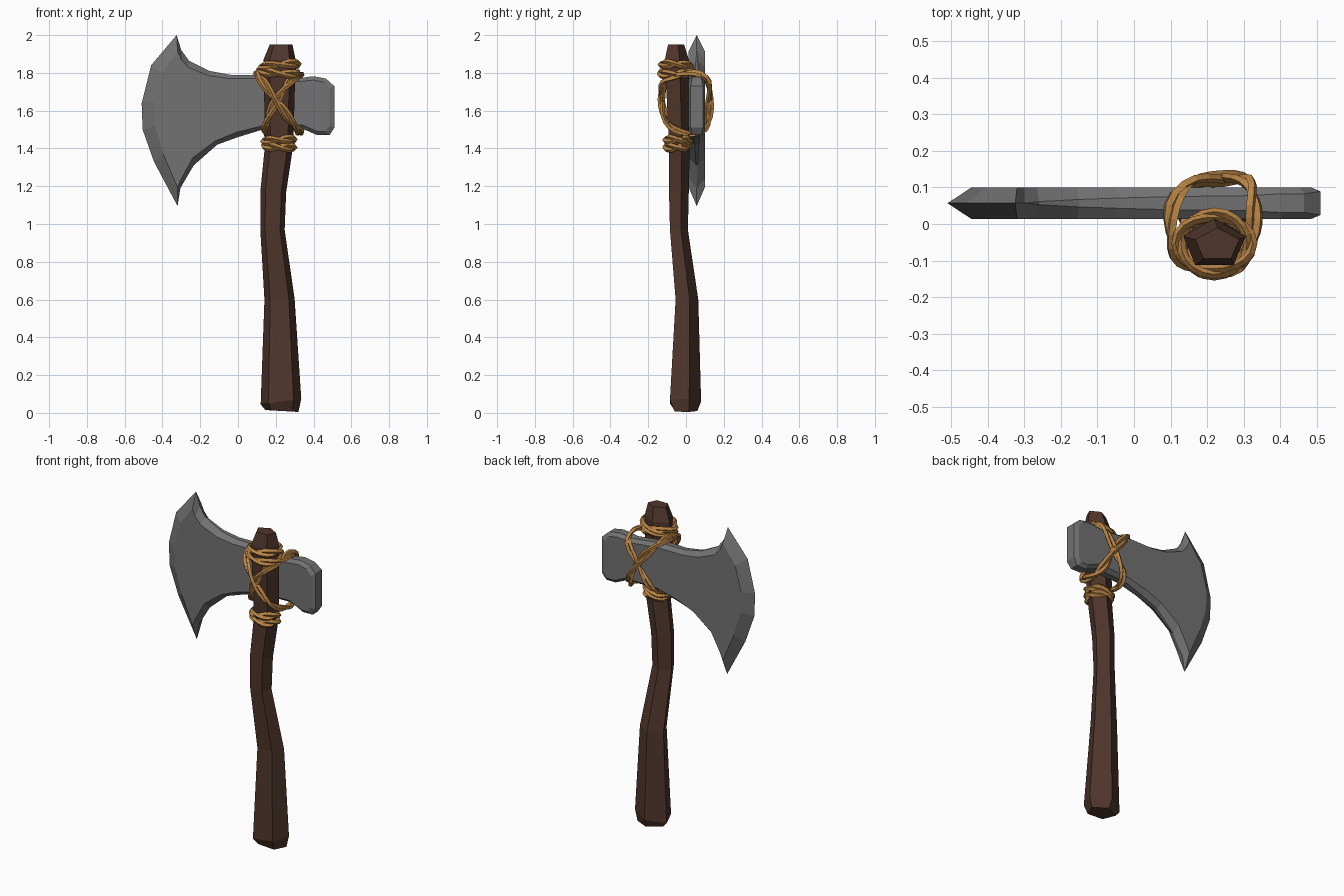
import bpy, bmesh, math
from mathutils import Vector


def make_object(name, bm, color):
    bmesh.ops.remove_doubles(bm, verts=bm.verts, dist=0.0005)
    bmesh.ops.recalc_face_normals(bm, faces=bm.faces)
    me = bpy.data.meshes.new(name)
    bm.to_mesh(me)
    bm.free()
    mat = bpy.data.materials.get(color[0]) or bpy.data.materials.new(color[0])
    mat.diffuse_color = (*color[1], 1)
    me.materials.append(mat)
    ob = bpy.data.objects.new(name, me)
    bpy.context.collection.objects.link(ob)
    return ob


def loft(bm, rings, closed=False):
    """Skin equal-sized rings of points; cap the ends unless closed."""
    vs = [[bm.verts.new(p) for p in r] for r in rings]
    n = len(vs[0])
    for i in range(len(vs) if closed else len(vs) - 1):
        a, b = vs[i], vs[(i + 1) % len(vs)]
        for j in range(n):
            k = (j + 1) % n
            bm.faces.new((a[j], a[k], b[k], b[j]))
    if not closed:
        bm.faces.new(vs[0])
        bm.faces.new(vs[-1])


WOOD = ("wood", (0.08, 0.037, 0.025))
STONE = ("stone", (0.17, 0.17, 0.17))
CORD = ("cord", (0.48, 0.23, 0.06))

# Handle: crooked five-sided shaft (z, x min, x max, y min, y max, tilt)
PENTAGON = [(0, 1), (-1, 0.236), (-0.618, -1), (0.618, -1), (1, 0.236)]
sections = [
    (0.01, 0.145, 0.32, -0.06, 0.06, 0.005),
    (0.06, 0.12, 0.335, -0.085, 0.08, -0.015),
    (0.60, 0.14, 0.30, -0.055, 0.065, 0.0),
    (0.97, 0.118, 0.247, -0.085, 0.01, 0.0),
    (1.18, 0.12, 0.255, -0.09, 0.015, 0.01),
    (1.42, 0.143, 0.293, -0.09, 0.02, 0.0),
    (1.87, 0.135, 0.305, -0.112, 0.015, 0.0),
    (1.95, 0.168, 0.288, -0.095, -0.01, 0.0),
]
bm = bmesh.new()
loft(bm, [[((x0 + x1) / 2 + px * (x1 - x0) / 2,
            (y0 + y1) / 2 + py * (y1 - y0) / 2, z - t * px) for px, py in PENTAGON]
          for z, x0, x1, y0, y1, t in sections])
make_object("handle", bm, WOOD)

# Axe head: rim outline (x, z), matching flat-face outline, half width of rim
head = [
    (-0.325, 2.00, -0.32, 1.915, 0), (-0.46, 1.84, -0.405, 1.80, 0),
    (-0.51, 1.64, -0.445, 1.65, 0), (-0.505, 1.50, -0.44, 1.52, 0),
    (-0.445, 1.33, -0.395, 1.37, 0), (-0.32, 1.095, -0.32, 1.195, 0),
    (-0.305, 1.19, -0.30, 1.24, 0), (-0.235, 1.31, -0.24, 1.35, 0.004),
    (-0.11, 1.42, -0.12, 1.44, 0.010), (0.00, 1.46, -0.01, 1.485, 0.014),
    (0.13, 1.50, 0.13, 1.52, 0.018), (0.34, 1.505, 0.34, 1.525, 0.02),
    (0.42, 1.47, 0.42, 1.49, 0.025), (0.485, 1.47, 0.465, 1.49, 0.025),
    (0.51, 1.51, 0.485, 1.52, 0.032), (0.51, 1.73, 0.485, 1.715, 0.032),
    (0.465, 1.77, 0.455, 1.75, 0.025), (0.40, 1.782, 0.40, 1.762, 0.025),
    (0.30, 1.77, 0.30, 1.752, 0.02), (0.12, 1.79, 0.12, 1.77, 0.018),
    (-0.04, 1.79, -0.05, 1.77, 0.014), (-0.15, 1.81, -0.155, 1.785, 0.010),
    (-0.26, 1.865, -0.265, 1.83, 0.004), (-0.30, 1.92, -0.30, 1.87, 0),
]
MID, HALF = 0.057, 0.043
bm = bmesh.new()
loft(bm, [
    [(fx, MID - HALF, fz) for x, z, fx, fz, t in head],
    [(x, MID - t - 0.0002, z) for x, z, fx, fz, t in head],
    [(x, MID + t + 0.0002, z) for x, z, fx, fz, t in head],
    [(fx, MID + HALF, fz) for x, z, fx, fz, t in head],
])
make_object("axe_head", bm, STONE)


def cord(name, path, twists, spread=0.013, r=0.012):
    """Closed lashing of two four-sided strands twisted around each other."""
    n = len(path)
    centre = sum(path, Vector()) / n
    bm = bmesh.new()
    for phase in (0, math.pi):
        rings = []
        for i, p in enumerate(path):
            tan = (path[(i + 1) % n] - path[i - 1]).normalized()
            out = p - centre
            out = (out - tan * out.dot(tan)).normalized()
            side = tan.cross(out)
            a = phase + math.tau * twists * i / n
            c = p + spread * (0.6 * math.cos(a) * out + math.sin(a) * side)
            rings.append([c + r * (math.cos(b) * out + 1.15 * math.sin(b) * side)
                          for b in (k * math.tau / 4 for k in range(4))])
        loft(bm, rings, closed=True)
    make_object(name, bm, CORD)


def ring(cx, cy, cz, rx, ry, tilt, n=20):
    return [Vector((cx + rx * math.cos(a), cy + ry * math.sin(a),
                    cz + tilt * math.cos(a + 0.6)))
            for a in (i * math.tau / n for i in range(n))]


def smooth_loop(pts, steps=3):
    """Closed Catmull-Rom path through the points."""
    pts = [Vector(p) for p in pts]
    n, out = len(pts), []
    for i in range(n):
        a, b, c, d = pts[i - 1], pts[i], pts[(i + 1) % n], pts[(i + 2) % n]
        for s in range(steps):
            t = s / steps
            out.append(0.5 * (2 * b + (c - a) * t + (2 * a - 5 * b + 4 * c - d) * t * t
                              + (3 * b - a - 3 * c + d) * t ** 3))
    return out


# Horizontal wraps above and below the axe head
for name, args in {
    "upper_wrap_high": (0.22, -0.053, 1.838, 0.098, 0.078, 0.010),
    "upper_wrap_low": (0.22, -0.055, 1.802, 0.096, 0.080, -0.010),
    "lower_wrap_high": (0.216, -0.045, 1.442, 0.080, 0.062, 0.006),
    "lower_wrap_low": (0.218, -0.045, 1.410, 0.078, 0.060, -0.006),
}.items():
    cord(name, ring(*args), 2)

# Diagonal lashings crossing over handle and axe head
cord("cross_lashing_left", smooth_loop([
    (0.105, -0.06, 1.79), (0.15, -0.118, 1.725), (0.22, -0.13, 1.63),
    (0.285, -0.105, 1.54), (0.325, -0.03, 1.49), (0.325, 0.06, 1.485),
    (0.305, 0.118, 1.53), (0.25, 0.128, 1.64), (0.16, 0.118, 1.75),
    (0.105, 0.05, 1.805)]), 3)
cord("cross_lashing_right", smooth_loop([
    (0.32, -0.05, 1.785), (0.28, -0.118, 1.76), (0.22, -0.125, 1.68),
    (0.165, -0.112, 1.58), (0.145, -0.05, 1.50), (0.15, 0.05, 1.478),
    (0.175, 0.112, 1.53), (0.24, 0.120, 1.64), (0.31, 0.118, 1.75),
    (0.328, 0.05, 1.80)]), 3)
